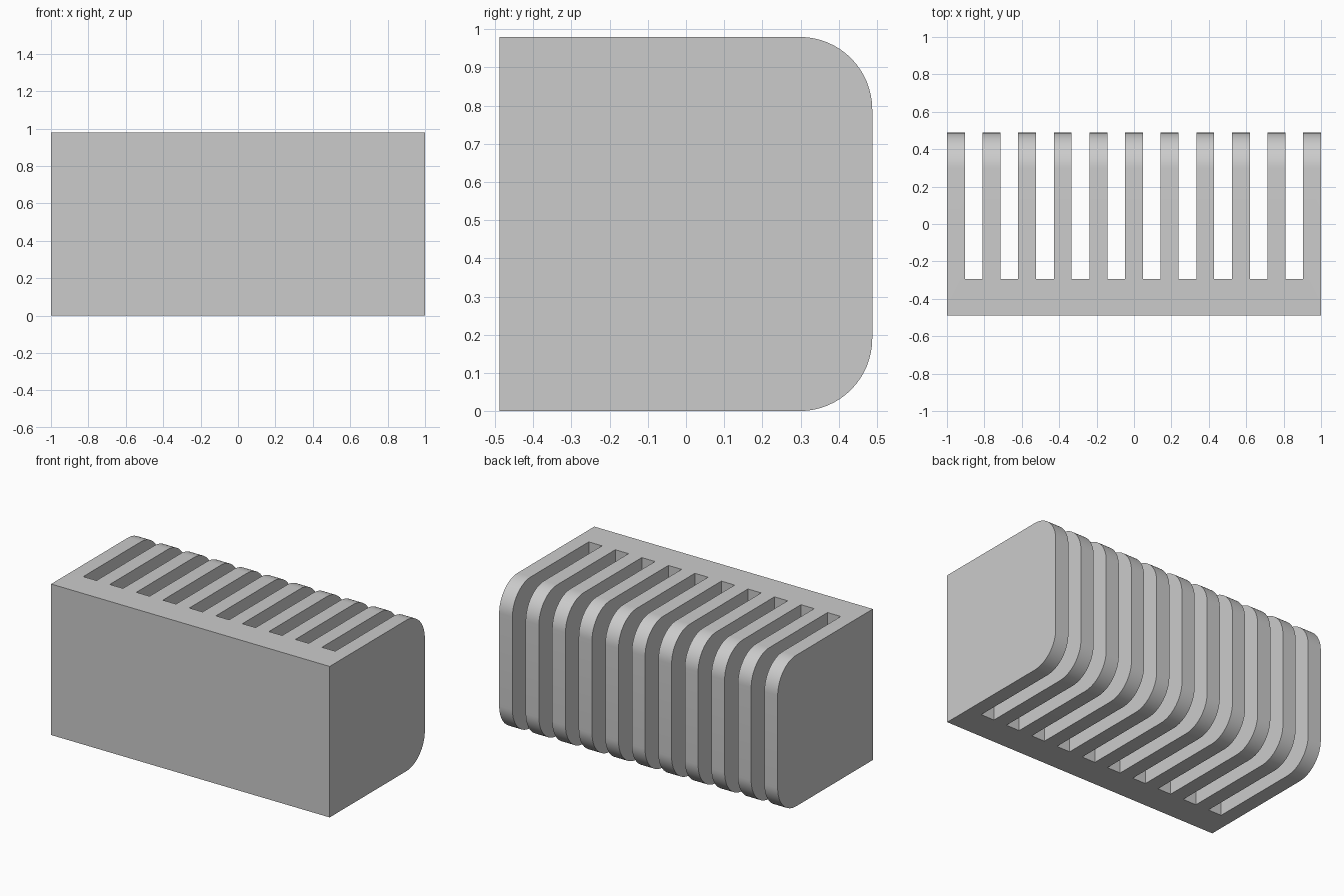
import bpy
import bmesh
from math import sin, cos, pi, radians

cube = bpy.data.objects.get("Cube")
if cube:
    bpy.data.objects.remove(cube, do_unlink=True)

LENGTH, DEPTH, HEIGHT = 2.0, 0.976, 0.98
RADIUS = 0.19           # rounded rear edges
FINS = 11
PITCH = LENGTH / (2 * FINS - 1)   # fin width equals gap width
SLOT_FRONT = -0.295     # rear face of the solid front plate
STEPS = 16

grey = bpy.data.materials.new("plain grey")
grey.use_nodes = True
colour = (0.6, 0.6, 0.6, 1)
grey.diffuse_color = colour
grey.node_tree.nodes["Principled BSDF"].inputs["Base Color"].default_value = colour


def make_object(name, bm):
    bmesh.ops.recalc_face_normals(bm, faces=bm.faces)
    mesh = bpy.data.meshes.new(name)
    bm.to_mesh(mesh)
    bm.free()
    mesh.materials.append(grey)
    obj = bpy.data.objects.new(name, mesh)
    bpy.context.collection.objects.link(obj)
    return obj


# Body: side profile with two rounded rear corners, extruded along x
back = DEPTH / 2
profile = [(-back, HEIGHT), (-back, 0)]
for centre_z, start in ((RADIUS, -pi / 2), (HEIGHT - RADIUS, 0)):
    for i in range(STEPS + 1):
        a = start + i * pi / 2 / STEPS
        profile.append((back - RADIUS + RADIUS * cos(a), centre_z + RADIUS * sin(a)))

bm = bmesh.new()
side = bm.faces.new([bm.verts.new((-LENGTH / 2, y, z)) for y, z in profile])
swept = bmesh.ops.extrude_face_region(bm, geom=[side])["geom"]
bmesh.ops.translate(bm, vec=(LENGTH, 0, 0),
                    verts=[v for v in swept if isinstance(v, bmesh.types.BMVert)])
body = make_object("finned_block", bm)

# Slots between the fins
bm = bmesh.new()
for i in range(FINS - 1):
    verts = bmesh.ops.create_cube(bm, size=1)["verts"]
    bmesh.ops.scale(bm, vec=(PITCH, 1, 2), verts=verts)
    x = -LENGTH / 2 + (2 * i + 1.5) * PITCH
    bmesh.ops.translate(bm, vec=(x, SLOT_FRONT + 0.5, HEIGHT / 2), verts=verts)
cutter = make_object("slot_cutter", bm)
cutter.hide_render = True

cut = body.modifiers.new("slots", 'BOOLEAN')
cut.operation = 'DIFFERENCE'
cut.solver = 'EXACT'
cut.object = cutter

bpy.ops.object.select_all(action='DESELECT')
body.select_set(True)
bpy.context.view_layer.objects.active = body
bpy.ops.object.modifier_apply(modifier=cut.name)
bpy.data.objects.remove(cutter, do_unlink=True)

# Smooth the rounded edges, keep the rest crisp
bpy.ops.object.shade_smooth_by_angle(angle=radians(30))
